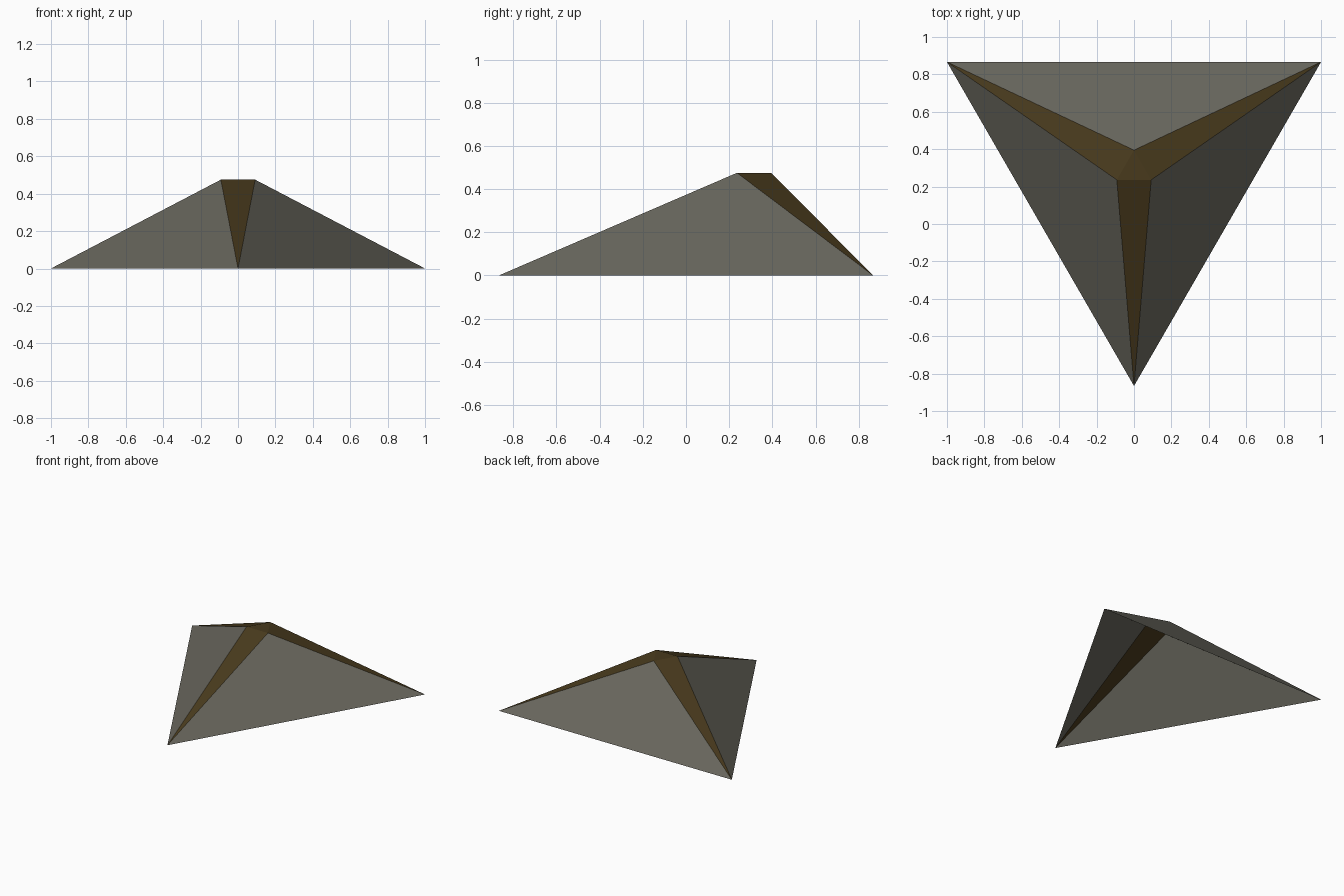
import bpy
import math
from mathutils import Vector

if "Cube" in bpy.data.objects:
    bpy.data.objects.remove(bpy.data.objects["Cube"])

CENTRE_Y = 0.289      # centroid of the equilateral base
BASE_R = 1.155        # base corner radius (side length 2)
TOP_R = 0.106         # radius of the small flat triangle on top
TOP_Z = 0.475


def triangle(radius, z, start):
    """Three points evenly spaced round the centroid."""
    return [Vector((radius * math.cos(math.radians(start + 120 * i)),
                    CENTRE_Y + radius * math.sin(math.radians(start + 120 * i)), z))
            for i in range(3)]


def make_part(name, verts, faces, colour):
    mesh = bpy.data.meshes.new(name)
    mesh.from_pydata(verts, [], faces)
    mesh.update()
    mat = bpy.data.materials.new(name + "_colour")
    mat.diffuse_color = colour
    mat.use_nodes = True
    mat.node_tree.nodes["Principled BSDF"].inputs["Base Color"].default_value = mat.diffuse_color
    mesh.materials.append(mat)
    obj = bpy.data.objects.new(name, mesh)
    bpy.context.collection.objects.link(obj)
    return obj


corners = triangle(BASE_R, 0.0, 30)    # 0 right, 1 left, 2 front
tops = triangle(TOP_R, TOP_Z, 90)      # 0 back, 1 front left, 2 front right
points = corners + tops

# three sloping grey sides, open underneath
sides = [(i, (i + 1) % 3, 3 + i) for i in range(3)]
make_part("sloping_sides", points, sides, (0.14, 0.135, 0.11, 1))

# tapering ridge strips between the sides, joined by the flat cap
ridges = [((i + 1) % 3, 3 + (i + 1) % 3, 3 + i) for i in range(3)]
make_part("ridge_strips_and_cap", points, ridges + [(3, 4, 5)], (0.065, 0.042, 0.012, 1))
